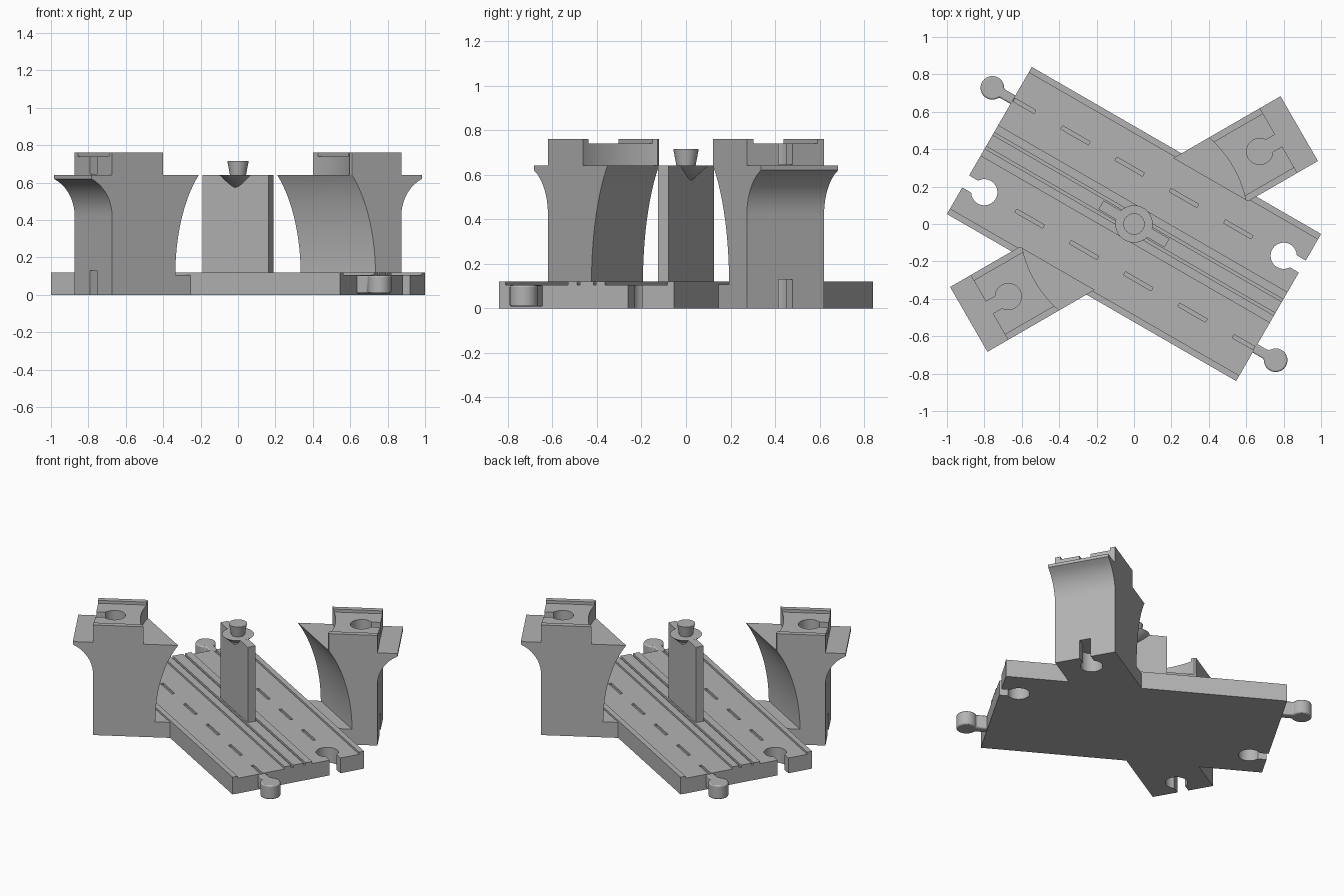
import bpy, bmesh
from math import sin, cos, pi, asin, radians, sqrt
from mathutils import Matrix

if "Cube" in bpy.data.objects:
    bpy.data.objects.remove(bpy.data.objects["Cube"], do_unlink=True)

# One plain grey material
grey = bpy.data.materials.new("plain_grey")
grey.use_nodes = True
colour = (0.45, 0.45, 0.45, 1)
grey.diffuse_color = colour
grey.node_tree.nodes["Principled BSDF"].inputs["Base Color"].default_value = colour

UP = Matrix.Identity(4)
ALONG_X = Matrix(((0, 0, 1, 0), (1, 0, 0, 0), (0, 1, 0, 0), (0, 0, 0, 1)))
ALONG_Y = Matrix(((1, 0, 0, 0), (0, 0, -1, 0), (0, 1, 0, 0), (0, 0, 0, 1)))
HALF_TURN = Matrix.Rotation(pi, 4, "Z")


def prism(name, points, low, high, matrix=UP):
    """Extrude a closed outline from low to high, then place it."""
    bm = bmesh.new()
    face = bm.faces.new([bm.verts.new((a, b, low)) for a, b in points])
    top = bmesh.ops.extrude_face_region(bm, geom=[face])["geom"]
    verts = [v for v in top if isinstance(v, bmesh.types.BMVert)]
    bmesh.ops.translate(bm, verts=verts, vec=(0, 0, high - low))
    bmesh.ops.transform(bm, matrix=matrix, verts=bm.verts)
    bmesh.ops.recalc_face_normals(bm, faces=bm.faces)
    mesh = bpy.data.meshes.new(name)
    bm.to_mesh(mesh)
    bm.free()
    mesh.materials.append(grey)
    obj = bpy.data.objects.new(name, mesh)
    bpy.context.collection.objects.link(obj)
    return obj


def activate(obj):
    bpy.ops.object.select_all(action="DESELECT")
    obj.select_set(True)
    bpy.context.view_layer.objects.active = obj


def cut(obj, cutter):
    mod = obj.modifiers.new("cut", "BOOLEAN")
    mod.operation, mod.solver, mod.object = "DIFFERENCE", "EXACT", cutter
    activate(obj)
    bpy.ops.object.modifier_apply(modifier="cut")
    bpy.data.objects.remove(cutter, do_unlink=True)


def finish(obj, degrees):
    activate(obj)
    bpy.ops.object.shade_smooth_by_angle(angle=radians(30))
    obj.rotation_euler.z = radians(degrees)


def rect(x0, x1, y0, y1):
    return [(x0, y0), (x1, y0), (x1, y1), (x0, y1)]


def circle(r, n=64):
    return [(r * cos(2 * pi * i / n), r * sin(2 * pi * i / n)) for i in range(n)]


def keyhole(cx, cy, r, w, end):
    """Round head with a straight neck reaching x = end."""
    side = 1 if end > cx else -1
    a = asin(w / r)
    arc = [a + (2 * pi - 2 * a) * i / 40 for i in range(41)]
    points = [(cx + side * r * cos(t), cy + r * sin(t)) for t in arc]
    return points + [(end, cy - w), (end, cy + w)]


# Road deck: kerbs, two lanes and a grooved middle strip
LENGTH, WIDTH, ROAD, KERB = 0.893, 0.454, 0.105, 0.12
half = [(0.035, KERB), (0.035, ROAD), (0.05, ROAD), (0.05, KERB), (0.095, KERB),
        (0.095, ROAD), (0.42, ROAD), (0.42, KERB), (WIDTH, KERB), (WIDTH, 0)]
outline = half + [(-v, z) for v, z in reversed(half)]
deck = prism("road_deck", outline, -LENGTH, LENGTH, ALONG_X)
for turn in (UP, HALF_TURN):
    cut(deck, prism("socket_cutter", keyhole(-0.778, -0.253, 0.07, 0.037, -1),
                    -0.1, 0.3, turn))
    for i in range(5):
        u = -0.843 + 0.335 * i
        cut(deck, prism("lane_dash_cutter", rect(u - 0.085, u + 0.085, 0.244, 0.264),
                        0.09, 0.3, turn))
finish(deck, -30)

# Plug connectors at opposite corners
for name, turn in (("left_plug", HALF_TURN), ("right_plug", UP)):
    plug = prism(name, keyhole(1.02, -0.252, 0.063, 0.026, 0.888), 0.008, 0.104, turn)
    mod = plug.modifiers.new("soft_edges", "BEVEL")
    mod.width, mod.segments, mod.limit_method = 0.008, 2, "ANGLE"
    mod.angle_limit = radians(40)
    finish(plug, -30)


# Piers: flared outer lip, hollowed inner face, socketed road top
INNER, OUTER, SHELF, TOP = 0.3, 0.893, 0.64, 0.76
R = 0.221
flare = [(OUTER + R - sqrt(R * R - (0.2 * i / 12) ** 2), 0.42 + 0.2 * i / 12)
         for i in range(13)]
pier_profile = ([(INNER, 0), (OUTER, 0)] + flare +
                [(1.02, SHELF), (OUTER, SHELF), (OUTER, TOP), (INNER, TOP)])
hollow = [(0.535 - 0.125 * (1 - sqrt(max(0, 1 - (0.8 * i / 20) ** 2))) / 0.4,
           0.107 + (SHELF - 0.107) * i / 20) for i in range(21)]
hollow_profile = [(0, 0.9), (0, -0.1), (0.435, -0.1), (0.435, 0.107)] + hollow + [(0.41, 0.9)]

for name, angle in (("left_pier", 30), ("right_pier", 210)):
    pier = prism(name, pier_profile, -0.2, 0.2, ALONG_Y)
    cut(pier, prism("hollow_cutter", hollow_profile, -2, 2,
                    Matrix.Rotation(radians(-60), 4, "Z") @ ALONG_X))
    cut(pier, prism("swing_cutter", circle(0.611, 128), SHELF, 0.95))
    cut(pier, prism("lane_cutter", rect(0.3, 1.1, -0.165, 0.165), 0.74, 0.95))
    cut(pier, prism("top_socket_cutter", keyhole(0.776, 0, 0.07, 0.037, 1.1), 0.645, 0.95))
    cut(pier, prism("base_socket_cutter", keyhole(0.776, 0, 0.07, 0.037, 1.1), -0.1, 0.13))
    finish(pier, angle)

# Central pivot: thin wall, countersunk collar and flared peg
wall = prism("pivot_wall", rect(-0.204, 0.204, -0.027, 0.027), 0.1, SHELF)
finish(wall, -30)
for name, r0, r1, z0, z1 in (("pivot_collar", 0, 0.1, 0.55, SHELF + 0.001),
                             ("pivot_peg", 0.043, 0.057, SHELF, 0.715)):
    bpy.ops.mesh.primitive_cone_add(vertices=48, radius1=r0, radius2=r1, depth=z1 - z0,
                                    location=(0, 0, (z0 + z1) / 2))
    part = bpy.context.object
    part.name = name
    part.data.materials.append(grey)
    finish(part, 0)
